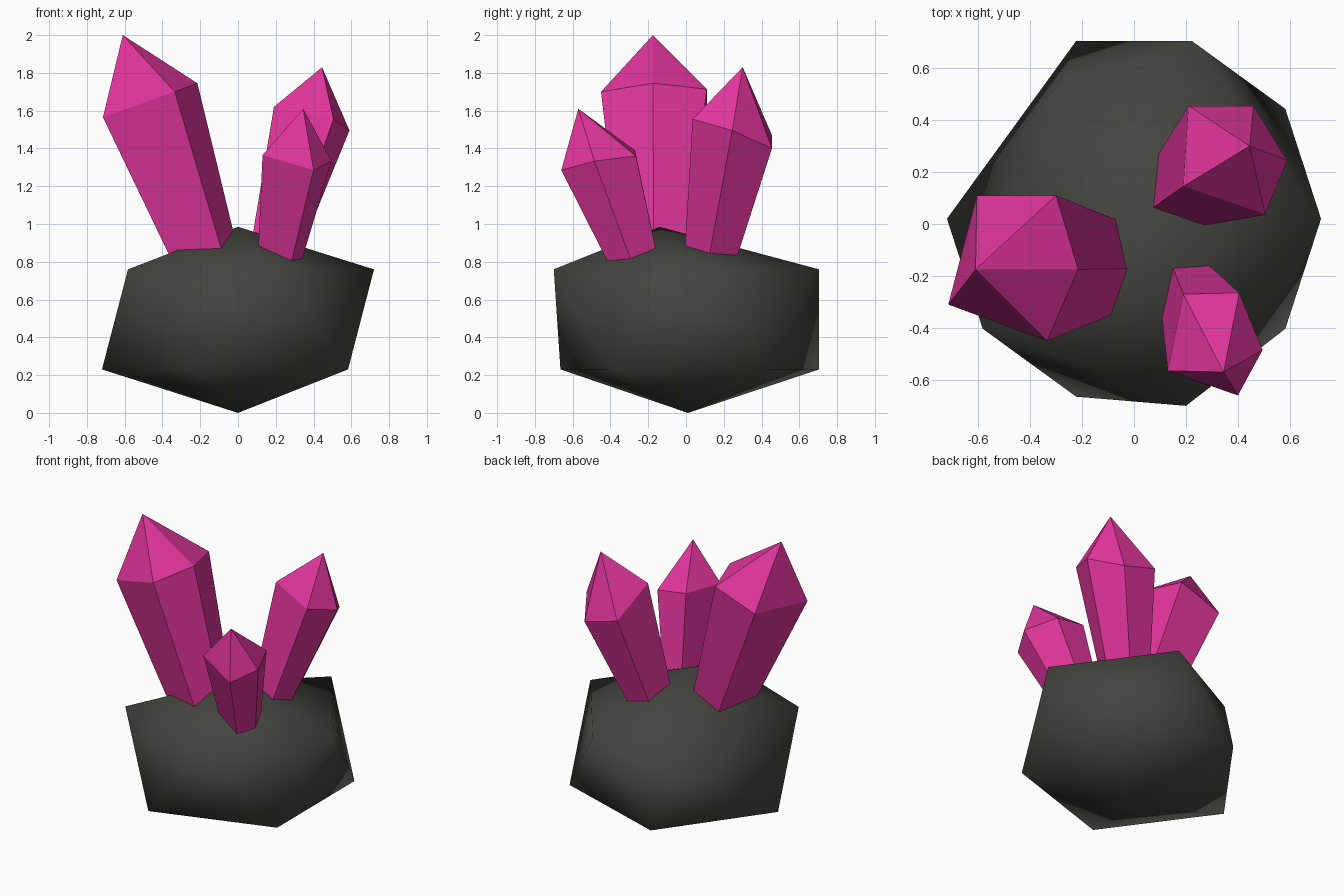
import bpy, bmesh
from mathutils import Vector

if "Cube" in bpy.data.objects:
    bpy.data.objects.remove(bpy.data.objects["Cube"])


def material(name, rgb):
    m = bpy.data.materials.new(name)
    m.diffuse_color = (*rgb, 1)
    m.use_nodes = True
    m.node_tree.nodes["Principled BSDF"].inputs["Base Color"].default_value = m.diffuse_color
    return m


def add_object(name, bm, mat, smooth):
    bmesh.ops.recalc_face_normals(bm, faces=bm.faces)
    for f in bm.faces:
        f.smooth = smooth
    me = bpy.data.meshes.new(name)
    bm.to_mesh(me)
    bm.free()
    me.materials.append(mat)
    ob = bpy.data.objects.new(name, me)
    bpy.context.collection.objects.link(ob)
    return ob


stone = material("dark stone", (0.06, 0.06, 0.05))
magenta = material("magenta crystal", (0.75, 0.035, 0.33))

# Rock: squashed icosahedron with a few corners pulled around
bm = bmesh.new()
bmesh.ops.create_icosphere(bm, subdivisions=1, radius=1)
for v in bm.verts:
    v.co = Vector((v.co.x * 0.805, v.co.y * 0.805 + 0.02, v.co.z * 0.592 + 0.495))
moved = [(0, 0.01, 0.0), (0, -0.14, 0.985), (-0.29, 0.54, 0.62), (0.20, -0.70, 0.76)]
originals = [(0, 0.02, -0.1), (0, 0.02, 1.09), (-0.58, 0.44, 0.76), (0.22, -0.665, 0.76)]
for old, new in zip(originals, moved):
    nearest = min(bm.verts, key=lambda v: (v.co - Vector(old)).length)
    nearest.co = Vector(new)
add_object("rock", bm, stone, True)


# Crystal: tapered five-sided shaft, widest at the shoulder, with a point
def crystal(name, shoulder, tip, base, taper):
    ring = [Vector(p) for p in shoulder]
    centre = sum(ring, Vector()) / len(ring)
    foot = []
    for p in ring:
        at_rock = Vector(base) + (p - centre) * taper
        foot.append(p.lerp(at_rock, 1.25))      # continue into the rock
    bm = bmesh.new()
    top = [bm.verts.new(p) for p in ring]
    low = [bm.verts.new(p) for p in foot]
    apex = bm.verts.new(tip)
    bm.faces.new(low)
    for i in range(len(top)):
        j = (i + 1) % len(top)
        bm.faces.new((low[i], low[j], top[j], top[i]))
        bm.faces.new((top[i], top[j], apex))
    add_object(name, bm, magenta, False)


crystal("large_crystal",
        [(-0.715, -0.31, 1.565), (-0.335, -0.45, 1.70), (-0.215, -0.175, 1.745),
         (-0.30, 0.11, 1.714), (-0.605, 0.11, 1.605)],
        (-0.61, -0.175, 2.0), (-0.165, -0.15, 0.88), 0.67)
crystal("back_crystal",
        [(0.19, 0.145, 1.62), (0.505, 0.035, 1.555), (0.59, 0.245, 1.495),
         (0.46, 0.455, 1.40), (0.21, 0.455, 1.47)],
        (0.445, 0.30, 1.83), (0.208, 0.145, 0.88), 0.64)
crystal("small_crystal",
        [(0.13, -0.565, 1.365), (0.40, -0.66, 1.285), (0.495, -0.485, 1.333),
         (0.405, -0.265, 1.36), (0.19, -0.27, 1.39)],
        (0.345, -0.57, 1.61), (0.235, -0.28, 0.85), 0.66)
